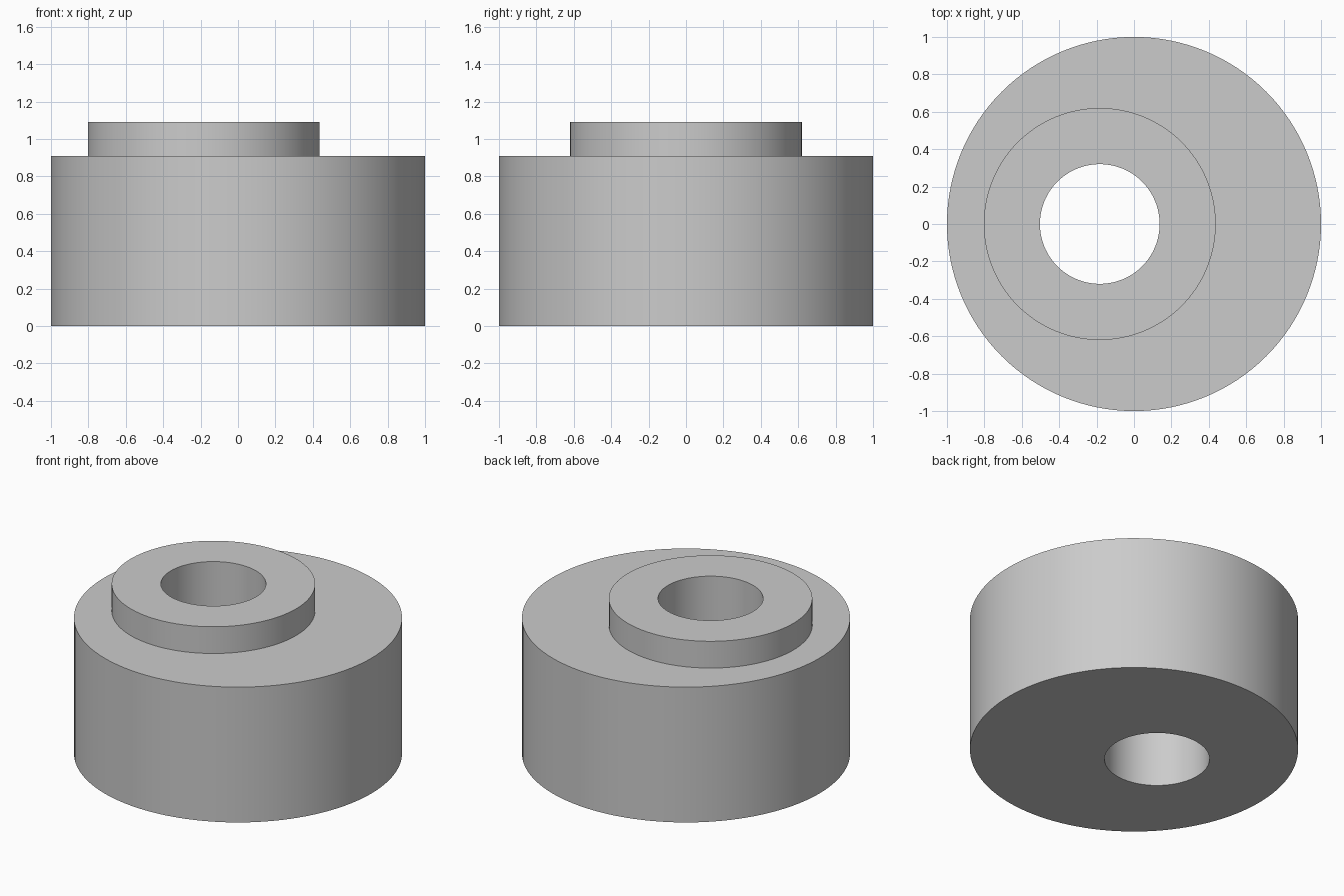
import bpy
import bmesh
from math import cos, sin, tau, radians

cube = bpy.data.objects.get("Cube")
if cube:
    bpy.data.objects.remove(cube, do_unlink=True)

SEGMENTS = 128
OFFSET = -0.183          # shared centre of collar and bore
BODY_R, COLLAR_R, BORE_R = 1.0, 0.62, 0.32
BODY_TOP, COLLAR_TOP = 0.91, 1.09

grey = bpy.data.materials.new("light grey")
grey.use_nodes = True
colour = (0.6, 0.6, 0.6, 1)
grey.diffuse_color = colour
grey.node_tree.nodes["Principled BSDF"].inputs["Base Color"].default_value = colour


def ring(bm, radius, x, z):
    angles = (tau * i / SEGMENTS for i in range(SEGMENTS))
    return [bm.verts.new((x + radius * cos(a), radius * sin(a), z)) for a in angles]


# Closed section: body wall, shoulder, offset collar, bore, underside
section = [
    (BODY_R, 0, 0),
    (BODY_R, 0, BODY_TOP),
    (COLLAR_R, OFFSET, BODY_TOP),
    (COLLAR_R, OFFSET, COLLAR_TOP),
    (BORE_R, OFFSET, COLLAR_TOP),
    (BORE_R, OFFSET, 0),
]
bm = bmesh.new()
rings = [ring(bm, *step) for step in section]
for lower, upper in zip(rings, rings[1:] + rings[:1]):
    for i in range(SEGMENTS):
        j = (i + 1) % SEGMENTS
        bm.faces.new((lower[i], lower[j], upper[j], upper[i]))
bmesh.ops.recalc_face_normals(bm, faces=bm.faces)

mesh = bpy.data.meshes.new("eccentric_bushing")
bm.to_mesh(mesh)
bm.free()
mesh.materials.append(grey)
bushing = bpy.data.objects.new("eccentric_bushing", mesh)
bpy.context.collection.objects.link(bushing)

# Smooth walls with crisp rims
bpy.ops.object.select_all(action="DESELECT")
bushing.select_set(True)
bpy.context.view_layer.objects.active = bushing
bpy.ops.object.shade_smooth_by_angle(angle=radians(30))
